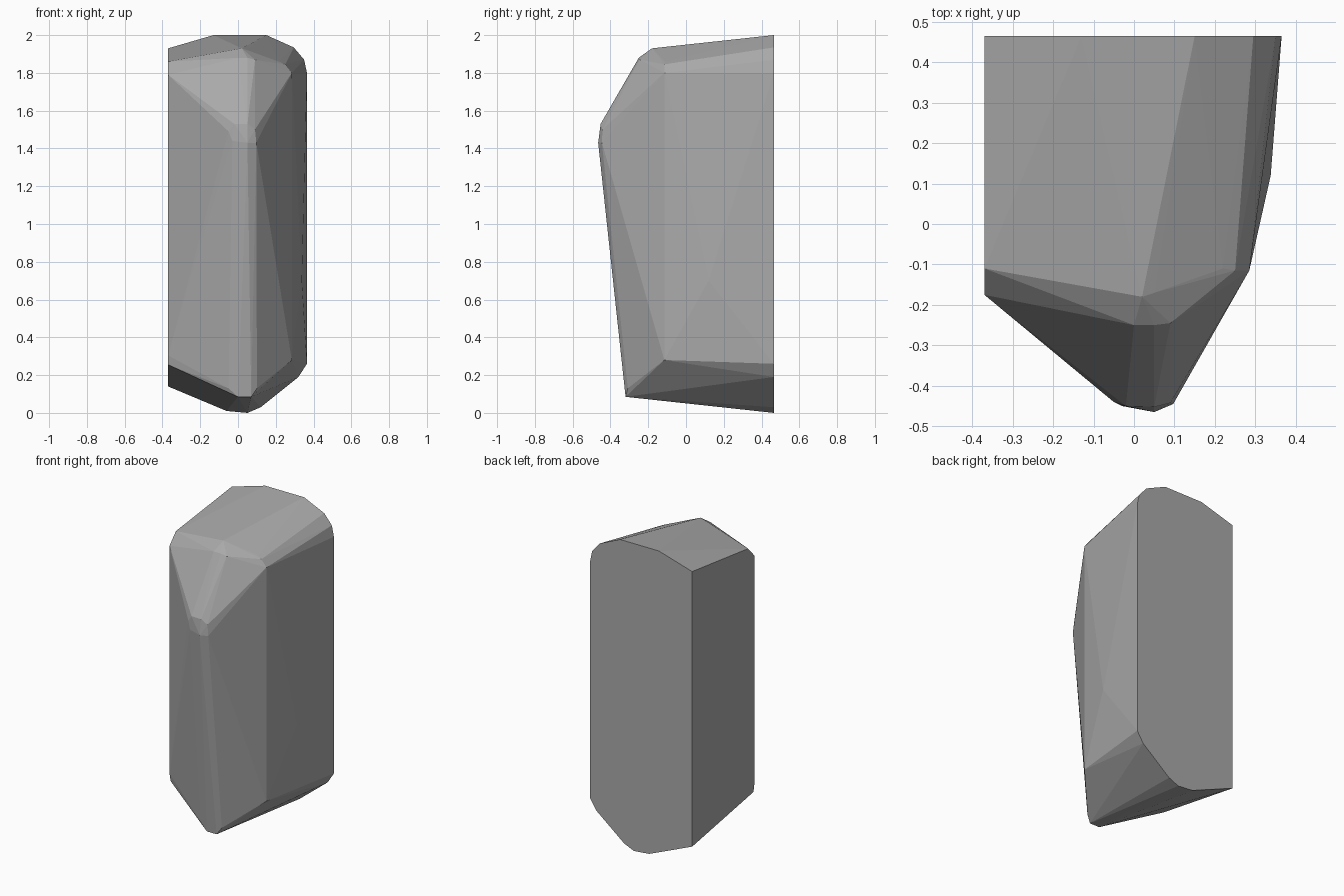
import bpy
import bmesh

# Remove the default cube only
default_cube = bpy.data.objects.get("Cube")
if default_cube:
    bpy.data.objects.remove(default_cube, do_unlink=True)


def make_material(name, color):
    material = bpy.data.materials.new(name)
    material.use_nodes = True
    material.diffuse_color = color
    shader = material.node_tree.nodes["Principled BSDF"]
    shader.inputs["Base Color"].default_value = color
    shader.inputs["Roughness"].default_value = 0.8
    return material


def build_hull(name, groups, material):
    """Wrap a convex faceted solid around groups of corner points."""
    bm = bmesh.new()
    for corners in groups:
        for corner in corners:
            bm.verts.new(corner)
    result = bmesh.ops.convex_hull(bm, input=list(bm.verts))
    loose = set(result["geom_interior"]) | set(result["geom_unused"])
    loose_verts = [v for v in loose if isinstance(v, bmesh.types.BMVert)]
    bmesh.ops.delete(bm, geom=loose_verts, context="VERTS")
    # Join the triangles of the flat cut faces
    bmesh.ops.dissolve_limit(bm, angle_limit=0.01, verts=list(bm.verts), edges=list(bm.edges))
    bmesh.ops.recalc_face_normals(bm, faces=list(bm.faces))
    mesh = bpy.data.meshes.new(name)
    bm.to_mesh(mesh)
    bm.free()
    mesh.materials.append(material)
    rock = bpy.data.objects.new(name, mesh)
    bpy.context.collection.objects.link(rock)
    return rock


side_x = -0.37   # flat cut on the right side
back_y = 0.465   # flat cut at the back

# Outline of the flat back, as x and z
back_outline = [
    (side_x, 1.93), (-0.13, 2.0), (0.15, 2.0), (0.295, 1.935), (0.35, 1.87), (0.365, 1.8),
    (0.365, 0.26), (0.32, 0.19), (0.12, 0.03), (0.05, 0.0), (-0.06, 0.01), (side_x, 0.14),
]
back_face = [(x, back_y, z) for x, z in back_outline]

# Front corners of the flat side, as y and z
side_outline = [(-0.11, 1.86), (-0.175, 1.79), (-0.175, 0.305), (-0.165, 0.255)]
side_face = [(side_x, y, z) for y, z in side_outline]

# Rounded ridge where the top meets the sloping brow
brow = [
    (0.02, -0.18, 1.93), (0.05, -0.17, 1.92),
    (0.0, -0.25, 1.88), (0.05, -0.25, 1.88), (0.09, -0.245, 1.87),
]

# Blunt tip of the nose
nose = [
    (-0.05, -0.44, 1.49), (-0.02, -0.45, 1.53), (0.05, -0.452, 1.53),
    (0.09, -0.442, 1.5), (-0.03, -0.45, 1.44), (0.05, -0.465, 1.43), (0.097, -0.445, 1.43),
]

# Left shoulder, the long vertical edge and the slight bulge behind it
shoulder = [
    (0.22, -0.11, 1.86), (0.25, -0.115, 1.845), (0.285, -0.115, 1.8),
    (0.285, -0.115, 0.28), (0.338, 0.12, 0.7),
]

# Rounded toe at the bottom of the front edge
toe = [
    (0.0, -0.32, 0.085), (0.07, -0.32, 0.085),
    (0.1, -0.308, 0.13), (-0.05, -0.31, 0.13),
]

stone_grey = make_material("stone grey", (0.4, 0.4, 0.4, 1.0))
build_hull("rock", [back_face, side_face, brow, nose, shoulder, toe], stone_grey)
